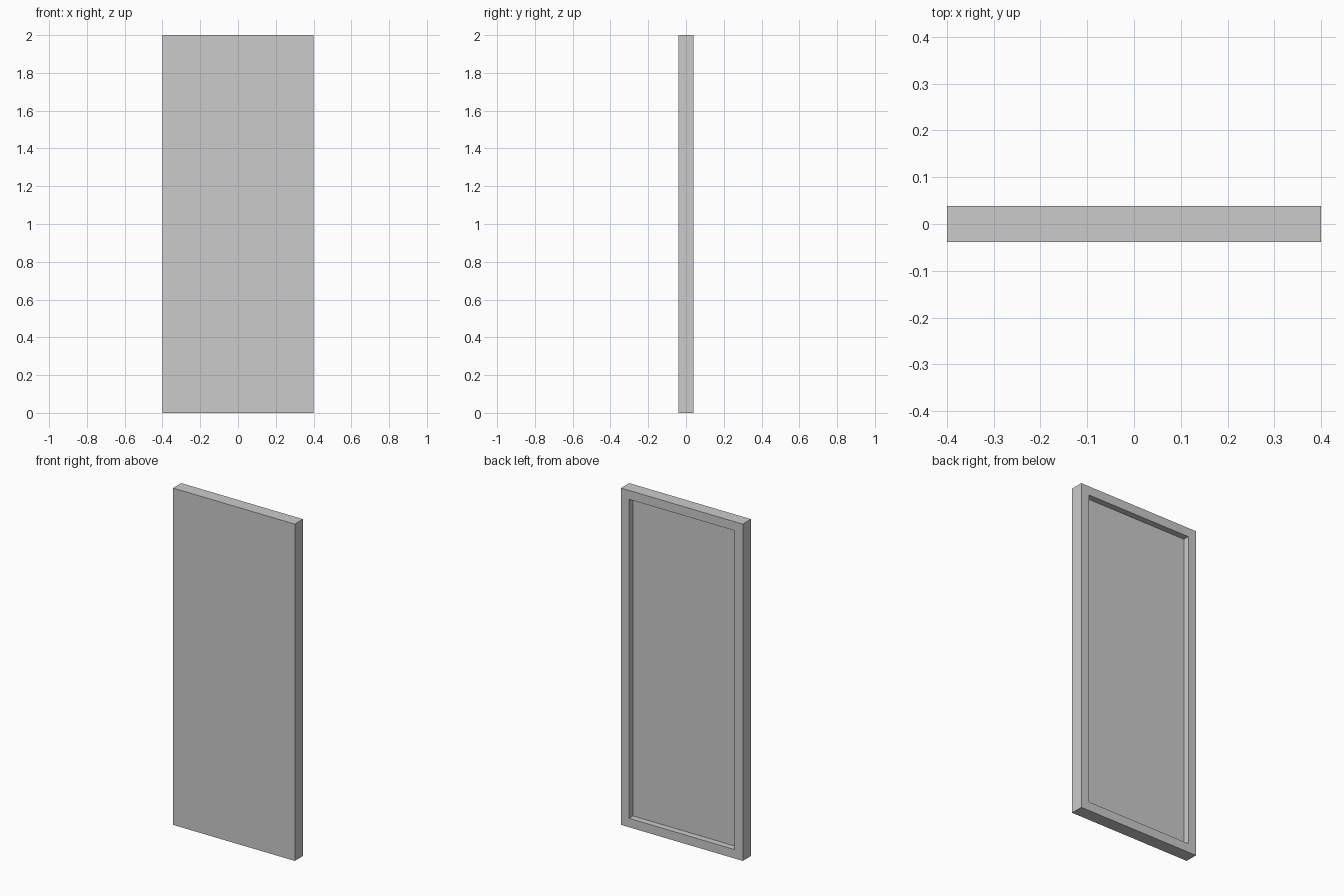
import bpy, bmesh
from mathutils import Vector

if "Cube" in bpy.data.objects:
    bpy.data.objects.remove(bpy.data.objects["Cube"])

W, T, H = 0.8, 0.077, 2.0
BORDER, DEPTH = 0.075, 0.037

# Slab, standing on the ground
bm = bmesh.new()
bmesh.ops.create_cube(bm, size=1)
bmesh.ops.scale(bm, vec=(W, T, H), verts=bm.verts)
bmesh.ops.translate(bm, vec=(0, 0, H / 2), verts=bm.verts)

# Recess in the back face, leaving a raised border
bm.normal_update()
back = max(bm.faces, key=lambda f: f.normal.y)
bmesh.ops.inset_individual(bm, faces=[back], thickness=BORDER)
bm.normal_update()
back = min((f for f in bm.faces if f.normal.y > 0.9),
           key=lambda f: (f.calc_center_median() - Vector((0, T / 2, H / 2))).length)
ext = bmesh.ops.extrude_discrete_faces(bm, faces=[back])["faces"][0]
bmesh.ops.translate(bm, vec=(0, -DEPTH, 0), verts=ext.verts)
bmesh.ops.recalc_face_normals(bm, faces=bm.faces)

mesh = bpy.data.meshes.new("recessed_panel")
bm.to_mesh(mesh)
bm.free()
bpy.context.collection.objects.link(bpy.data.objects.new("recessed_panel", mesh))
